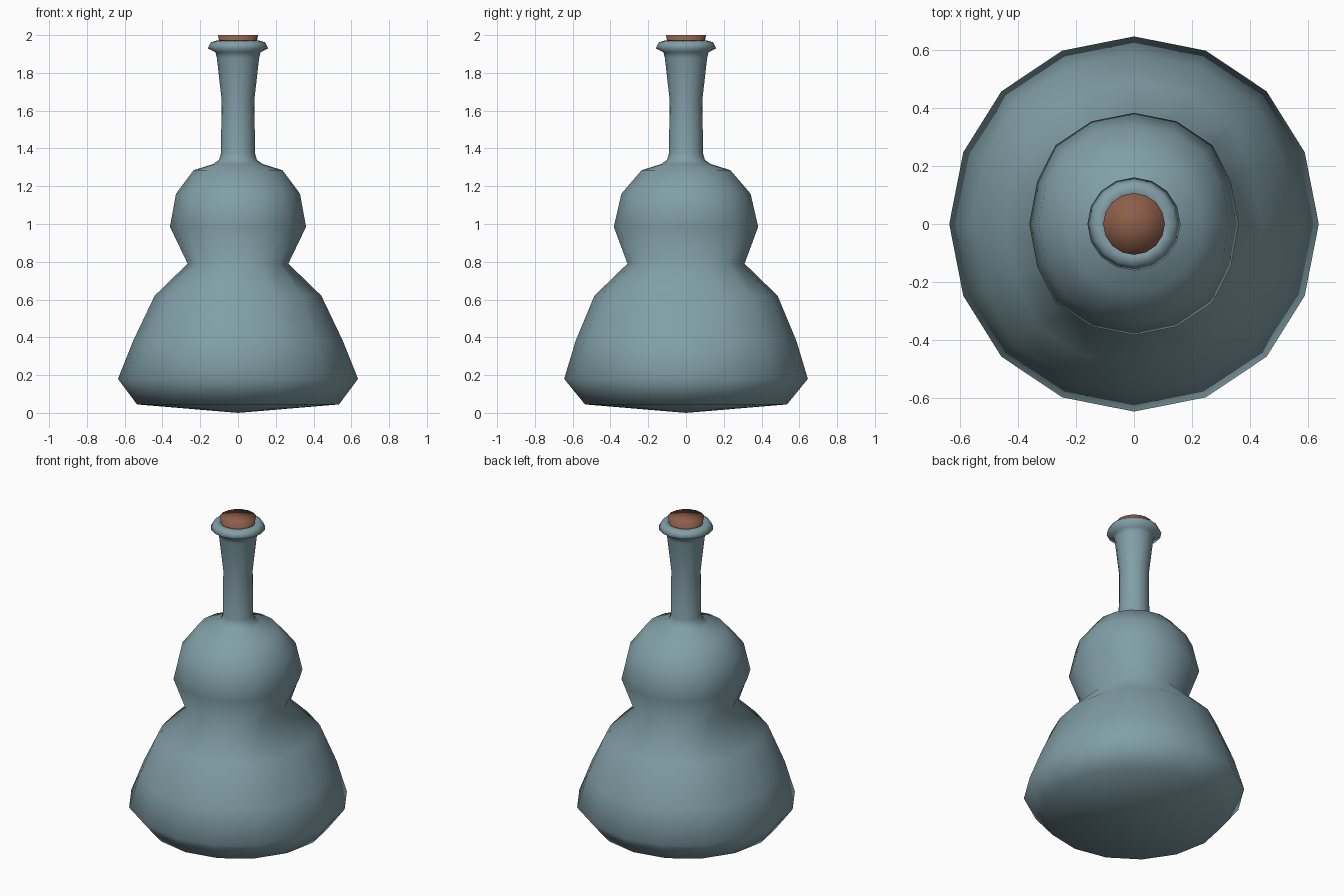
import bpy, bmesh, math

cube = bpy.data.objects.get("Cube")
if cube:
    bpy.data.objects.remove(cube, do_unlink=True)

SIDES = 16


def make_material(name, rgb):
    mat = bpy.data.materials.new(name)
    mat.use_nodes = True
    mat.diffuse_color = (*rgb, 1)
    mat.node_tree.nodes["Principled BSDF"].inputs["Base Color"].default_value = (*rgb, 1)
    return mat


def lathe(name, profile, mat):
    """Turn (radius, height, side squeeze) rows; radius 0 becomes a pole."""
    bm = bmesh.new()
    rings = []
    for r, z, squeeze in profile:
        if r == 0:
            rings.append([bm.verts.new((0, 0, z))] * SIDES)
            continue
        ring = []
        for i in range(SIDES):
            a = math.tau * i / SIDES
            x = math.cos(a)
            # the flanks are pressed in a little on the left and right
            if abs(x) > 0.9:
                x *= squeeze
            ring.append(bm.verts.new((r * x, r * math.sin(a), z)))
        rings.append(ring)
    for low, high in zip(rings, rings[1:]):
        for i in range(SIDES):
            j = (i + 1) % SIDES
            corners = dict.fromkeys((low[i], low[j], high[j], high[i]))
            bm.faces.new(list(corners))
    mesh = bpy.data.meshes.new(name)
    bm.to_mesh(mesh)
    bm.free()
    mesh.materials.append(mat)
    mesh.polygons.foreach_set("use_smooth", [True] * len(mesh.polygons))
    obj = bpy.data.objects.new(name, mesh)
    bpy.context.collection.objects.link(obj)
    return obj


glass = make_material("blue grey glass", (0.22, 0.345, 0.385))
cork = make_material("brown cork", (0.27, 0.112, 0.068))

# Gourd-shaped bottle: base, belly, waist, bulb, neck, lip and inner mouth
lathe("bottle", [
    (0, 0, 1), (0.535, 0.045, 1), (0.645, 0.18, 0.985), (0.585, 0.38, 0.95),
    (0.485, 0.62, 0.91), (0.31, 0.79, 0.86), (0.382, 0.985, 0.943),
    (0.342, 1.16, 0.96), (0.235, 1.285, 1), (0.13, 1.318, 1), (0.1, 1.34, 1),
    (0.09, 1.375, 1), (0.087, 1.66, 1), (0.112, 1.88, 1), (0.12, 1.91, 1),
    (0.16, 1.93, 1), (0.143, 1.962, 1), (0.11, 1.972, 1), (0.092, 1.955, 1),
    (0.085, 1.88, 1),
], glass)

# Tapered stopper
lathe("stopper", [
    (0, 1.86, 1), (0.08, 1.86, 1), (0.106, 2, 1), (0, 2, 1),
], cork)
